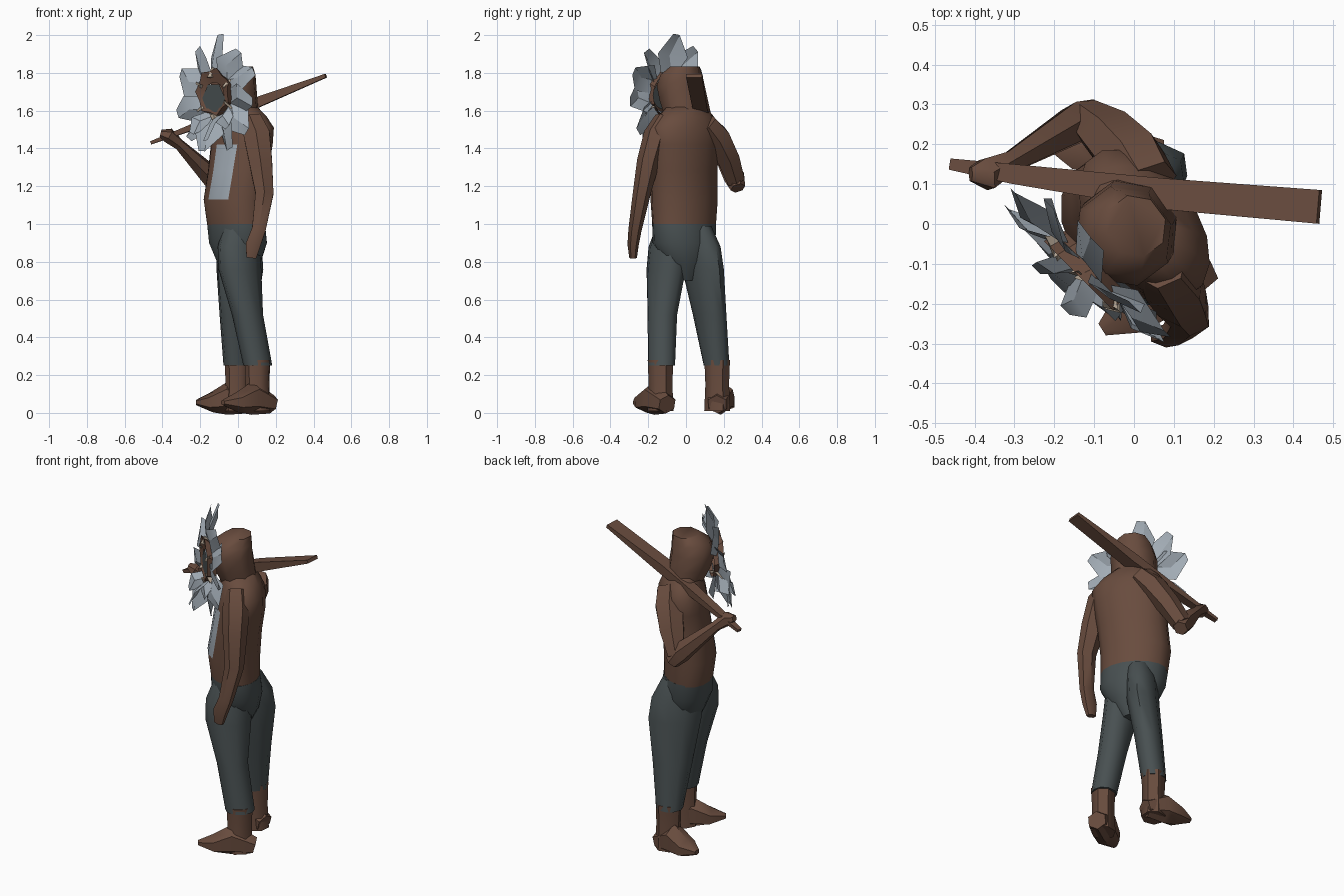
import bpy, bmesh, math
from mathutils import Vector

cube = bpy.data.objects.get("Cube")
if cube:
    bpy.data.objects.remove(cube, do_unlink=True)

FACING = Vector((-0.80, -0.60, 0))
LEFT = Vector((0.60, -0.80, 0))
UP = Vector((0, 0, 1))


def material(name, rgb):
    m = bpy.data.materials.new(name)
    m.use_nodes = True
    m.diffuse_color = (*rgb, 1)
    bsdf = m.node_tree.nodes["Principled BSDF"]
    bsdf.inputs["Base Color"].default_value = (*rgb, 1)
    bsdf.inputs["Roughness"].default_value = 0.9
    return m


BROWN = material("brown", (0.14, 0.072, 0.048))
SLATE = material("dark slate", (0.065, 0.08, 0.083))
PETAL = material("pale blue grey", (0.36, 0.41, 0.46))
CREAM = material("cream", (0.5, 0.41, 0.32))


def finish(name, bm, mats, angle=40):
    bmesh.ops.recalc_face_normals(bm, faces=bm.faces[:])
    mesh = bpy.data.meshes.new(name)
    bm.to_mesh(mesh)
    bm.free()
    ob = bpy.data.objects.new(name, mesh)
    bpy.context.collection.objects.link(ob)
    for m in mats:
        mesh.materials.append(m)
    bpy.ops.object.select_all(action="DESELECT")
    ob.select_set(True)
    bpy.context.view_layer.objects.active = ob
    bpy.ops.object.shade_smooth_by_angle(angle=math.radians(angle))
    return ob


def loft(name, rings, mat, sides=8, ref=None, extra=(), angle=50):
    """Skin rings of (x, y, z, half width, half depth).
    Without ref the rings lie level, otherwise they follow the path."""
    bm = bmesh.new()
    centres = [Vector(r[:3]) for r in rings]
    loops = []
    for i, r in enumerate(rings):
        u, v = LEFT, -FACING
        if ref:
            t = centres[min(i + 1, len(rings) - 1)] - centres[max(i - 1, 0)]
            u = t.cross(Vector(ref)).normalized()
            v = t.cross(u).normalized()
        loop = []
        for k in range(sides):
            a = 2 * math.pi * (k + 0.5) / sides
            loop.append(bm.verts.new(centres[i] + u * math.cos(a) * r[3] + v * math.sin(a) * r[4]))
        loops.append(loop)
    for a, b in zip(loops, loops[1:]):
        for k in range(sides):
            n = (k + 1) % sides
            bm.faces.new((a[k], a[n], b[n], b[k]))
    bm.faces.new(loops[0])
    bm.faces.new(loops[-1])
    return finish(name, bm, [mat, *extra], angle)


# Torso, with a narrow pale panel down the chest
torso = loft("torso", [
    (-0.01, -0.01, 0.99, 0.185, 0.135),
    (-0.02, -0.01, 1.13, 0.195, 0.145),
    (0.0, -0.01, 1.28, 0.195, 0.138),
    (0.02, -0.005, 1.42, 0.205, 0.138),
    (0.025, 0.0, 1.51, 0.215, 0.13),
    (0.02, 0.0, 1.57, 0.165, 0.11),
    (0.005, 0.0, 1.62, 0.115, 0.09)], BROWN, 16, extra=[PETAL])
panel_dir = Vector((-0.71, -0.71, 0))
for p in torso.data.polygons:
    if 1.13 < p.center.z < 1.43 and p.normal.dot(panel_dir) > 0.955:
        p.material_index = 1

# Hooded head
loft("head", [
    (0.005, 0.0, 1.57, 0.12, 0.105),
    (-0.015, -0.015, 1.65, 0.13, 0.12),
    (-0.025, -0.03, 1.73, 0.13, 0.125),
    (-0.015, -0.025, 1.79, 0.115, 0.11),
    (0.005, -0.005, 1.835, 0.08, 0.075)], BROWN)

# Trousers: pelvis and two legs
loft("pelvis", [
    (-0.01, -0.01, 1.0, 0.186, 0.136),
    (0.0, -0.01, 0.90, 0.18, 0.14),
    (0.005, 0.0, 0.80, 0.13, 0.11),
    (0.005, 0.0, 0.70, 0.06, 0.06)], SLATE, 16)
loft("left_leg", [
    (0.01, -0.075, 0.99, 0.075, 0.095),
    (0.005, -0.095, 0.88, 0.09, 0.125),
    (0.01, -0.105, 0.76, 0.092, 0.125),
    (0.05, -0.125, 0.52, 0.078, 0.085),
    (0.105, -0.13, 0.25, 0.07, 0.08)], SLATE, 10)
loft("right_leg", [
    (0.0, 0.05, 0.99, 0.075, 0.10),
    (0.005, 0.075, 0.88, 0.085, 0.14),
    (0.01, 0.09, 0.76, 0.085, 0.145),
    (0.0, 0.125, 0.52, 0.075, 0.11),
    (-0.005, 0.162, 0.25, 0.068, 0.074)], SLATE, 10)


# Boots: shaft flaring into a pointed foot
def boot(side, ankle, heel, toe):
    a, h, t = Vector(ankle), Vector(heel), Vector(toe)
    loft(side + "_boot_shaft", [
        (a.x, a.y, 0.28, 0.068, 0.072),
        (a.x, a.y, 0.15, 0.062, 0.068),
        (a.x, a.y, 0.01, 0.068, 0.075)], BROWN, 7)
    m = h.lerp(t, 0.4)
    q = h.lerp(t, 0.72)
    loft(side + "_boot_foot", [
        (h.x, h.y, 0.045, 0.055, 0.05),
        (m.x, m.y, 0.08, 0.075, 0.09),
        (q.x, q.y, 0.055, 0.07, 0.052),
        (t.x, t.y, 0.055, 0.02, 0.015)], BROWN, 6, ref=UP)


boot("left", (0.105, -0.135, 0), (0.18, -0.10, 0), (-0.08, -0.265, 0))
boot("right", (0.0, 0.165, 0), (0.06, 0.165, 0), (-0.22, 0.21, 0))

# Hanging left arm and bent right arm
loft("left_arm", [
    (0.07, -0.11, 1.55, 0.065, 0.06),
    (0.10, -0.16, 1.47, 0.08, 0.065),
    (0.12, -0.20, 1.33, 0.07, 0.06),
    (0.14, -0.235, 1.16, 0.055, 0.047),
    (0.11, -0.27, 0.97, 0.042, 0.035),
    (0.08, -0.28, 0.89, 0.045, 0.03),
    (0.07, -0.28, 0.82, 0.03, 0.02)], BROWN, 6, ref=(0, 1, 0))
loft("right_upper_arm", [
    (0.04, 0.10, 1.53, 0.075, 0.065),
    (0.0, 0.16, 1.46, 0.085, 0.075),
    (-0.06, 0.22, 1.35, 0.075, 0.065),
    (-0.12, 0.265, 1.23, 0.05, 0.055)], BROWN, 6, ref=(0.6, -0.8, 0))
loft("right_forearm", [
    (-0.10, 0.275, 1.19, 0.04, 0.04),
    (-0.14, 0.255, 1.25, 0.055, 0.06),
    (-0.31, 0.155, 1.42, 0.03, 0.03),
    (-0.37, 0.125, 1.47, 0.045, 0.04),
    (-0.41, 0.125, 1.48, 0.02, 0.02)], BROWN, 6, ref=UP)

# Wooden plank over the shoulder
loft("plank", [
    (-0.46, 0.15, 1.43, 0.02, 0.012),
    (-0.30, 0.125, 1.49, 0.035, 0.02),
    (0.08, 0.075, 1.635, 0.055, 0.04),
    (0.465, 0.043, 1.785, 0.06, 0.014)], BROWN, 4, ref=UP, angle=20)

# Flower around the face, on a plane turned halfway between front and right
HUB = Vector((-0.11, -0.11, 1.68))
SIDE = Vector((1, -1, 0)).normalized()
OUT = Vector((-1, -1, 0)).normalized()


def on_flower(degrees, radius, forward=0.0):
    a = math.radians(degrees)
    return HUB + (SIDE * math.cos(a) + UP * math.sin(a)) * radius + OUT * forward


def petals(name, layout, inner, width, mat):
    """Creased petals from (angle, length, forward lean)."""
    bm = bmesh.new()
    for i, (a, length, lean) in enumerate(layout):
        across = (on_flower(a + 90, 1) - HUB) * width
        twist = OUT * 0.035 * (-1) ** i
        root = on_flower(a, inner)
        mid = on_flower(a, length * 0.66, lean * 0.5)
        tip = on_flower(a, length, lean)
        outline = [root - across * 0.5, mid - across + twist, tip - across * 0.5,
                   tip + across * 0.1, mid + across - twist, root + across * 0.5]
        c = bm.verts.new(on_flower(a, length * 0.66, lean * 0.5 + 0.025))
        vs = [bm.verts.new(p) for p in outline]
        for k in range(len(vs)):
            bm.faces.new((c, vs[k], vs[(k + 1) % len(vs)]))
    return finish(name, bm, [mat], 35)


petals("outer_petals", [
    (98, 0.325, -0.055), (61, 0.28, -0.01), (30, 0.285, -0.02), (-4, 0.265, 0.0),
    (-39, 0.285, -0.01), (-67, 0.30, 0.01), (-92, 0.295, 0.09), (-122, 0.28, 0.05),
    (-156, 0.275, 0.04), (159, 0.30, 0.0), (130, 0.31, -0.04)], 0.09, 0.078, PETAL)
petals("beard_petals", [(-112, 0.22, 0.10), (-80, 0.24, 0.12), (-50, 0.21, 0.05)], 0.1, 0.055, PETAL)
petals("cream_fringe", [(a, 0.15, 0.025) for a in range(35, 360, 60)], 0.09, 0.02, CREAM)

# Flower heart: brown ragged collar and slate centre
bm = bmesh.new()
N = 14
rims = [[bm.verts.new(on_flower(360 * k / N, r + (0.02 if grow and k % 2 else 0), f)
                      + UP * 0.02 * grow)
         for k in range(N)] for r, f, grow in ((0.07, 0.02, 0), (0.11, 0.035, 1), (0.11, -0.02, 0))]
for a, b in zip(rims, rims[1:]):
    for k in range(N):
        n = (k + 1) % N
        bm.faces.new((a[k], a[n], b[n], b[k]))
finish("flower_collar", bm, [BROWN], 30)
bm = bmesh.new()
bm.faces.new([bm.verts.new(on_flower(60 * k, 0.085, 0.027) - UP * 0.015) for k in range(6)])
finish("flower_centre", bm, [SLATE])
